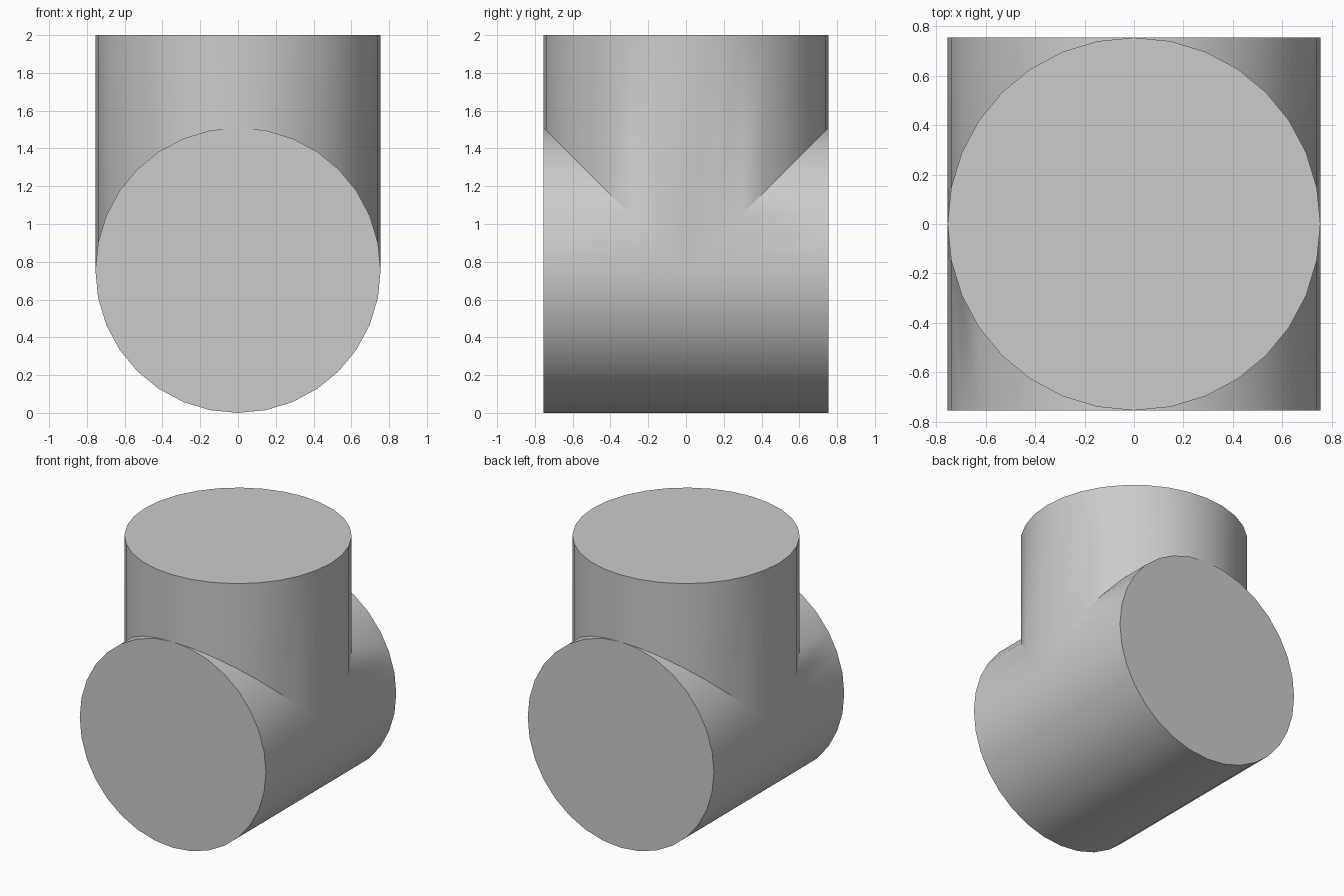
import bpy, bmesh, math

cube = bpy.data.objects.get("Cube")
if cube:
    bpy.data.objects.remove(cube, do_unlink=True)

RADIUS = 0.755   # both pipes; also half the length of the lying pipe
AXIS_Z = RADIUS  # height of the lying pipe's axis
TOP_Z = 2.0
SIDES = 32
HALF = SIDES // 2

grey = bpy.data.materials.new("plain_grey")
grey.use_nodes = True
colour = (0.6, 0.6, 0.6, 1)
grey.diffuse_color = colour
grey.node_tree.nodes["Principled BSDF"].inputs["Base Color"].default_value = colour

bm = bmesh.new()
circle = [(RADIUS * math.cos(2 * math.pi * i / SIDES),
           RADIUS * math.sin(2 * math.pi * i / SIDES)) for i in range(SIDES)]

# Rings: two ends of the lying pipe, the top rim, and the mitred seam
front = [bm.verts.new((a, -RADIUS, AXIS_Z + b)) for a, b in circle]
back = [bm.verts.new((a, RADIUS, AXIS_Z + b)) for a, b in circle]
rim = [bm.verts.new((a, b, TOP_Z)) for a, b in circle]
seam = [bm.verts.new((a, b, AXIS_Z + abs(b))) for a, b in circle]

# Flat end caps
for ring in (front, back, rim):
    bm.faces.new(ring)

for i in range(SIDES):
    j = (i + 1) % SIDES
    # Upright pipe wall, from the seam to the rim
    bm.faces.new((seam[i], seam[j], rim[j], rim[i]))
    if i < HALF:
        # Upper wall of the lying pipe, in front of and behind the seam
        bm.faces.new((back[i], back[j], seam[j], seam[i]))
        bm.faces.new((front[i], front[j], seam[-j], seam[-i]))
    else:
        # Lower wall runs the full length and meets the seam's two low corners
        strip = [front[i], front[j], back[j], back[i]]
        if j == 0:
            strip.insert(2, seam[0])
        if i == HALF:
            strip.append(seam[HALF])
        bm.faces.new(strip)

bmesh.ops.recalc_face_normals(bm, faces=bm.faces)
mesh = bpy.data.meshes.new("tee_pipe")
bm.to_mesh(mesh)
bm.free()
mesh.materials.append(grey)

tee = bpy.data.objects.new("tee_pipe", mesh)
bpy.context.collection.objects.link(tee)
bpy.ops.object.select_all(action='DESELECT')
tee.select_set(True)
bpy.context.view_layer.objects.active = tee
bpy.ops.object.shade_smooth_by_angle(angle=math.radians(30))
